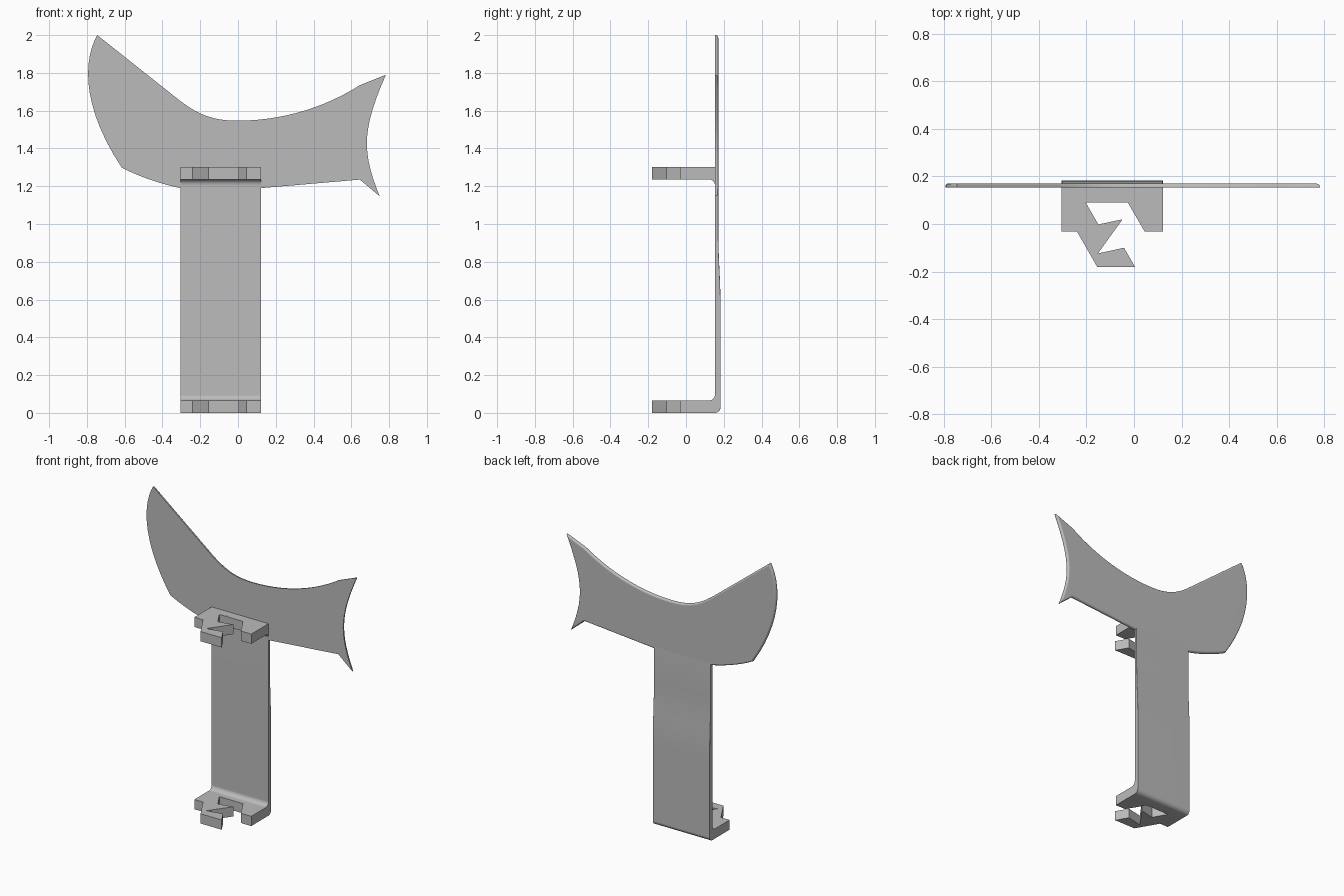
import bpy, bmesh, math
from mathutils import Vector
from mathutils.geometry import interpolate_bezier

cube = bpy.data.objects.get("Cube")
if cube:
    bpy.data.objects.remove(cube, do_unlink=True)

grey = bpy.data.materials.new("plain_grey")
grey.use_nodes = True
colour = (0.5, 0.5, 0.5, 1)
grey.diffuse_color = colour
grey.node_tree.nodes["Principled BSDF"].inputs["Base Color"].default_value = colour

X0, X1 = -0.305, 0.122           # sides of stem and brackets
FRONT, BACK, STEM_BACK = 0.153, 0.171, 0.183
THICK = 0.066                    # bracket height


def bez(a, b, c, d, n=14):
    """Points of a planar cubic curve, without its last point."""
    pts = interpolate_bezier(*[Vector((*p, 0)) for p in (a, b, c, d)], n)
    return [(p.x, p.y) for p in pts[:-1]]


def prism(name, outline, place, offset, round_edge=None, radius=0.012):
    """Extrude a flat outline; round the edges chosen by round_edge."""
    bm = bmesh.new()
    face = bm.faces.new([bm.verts.new(place(*p)) for p in outline])
    ext = bmesh.ops.extrude_face_region(bm, geom=[face], use_keep_orig=True)
    moved = [g for g in ext["geom"] if isinstance(g, bmesh.types.BMVert)]
    bmesh.ops.translate(bm, verts=moved, vec=offset)
    bmesh.ops.recalc_face_normals(bm, faces=bm.faces)
    if round_edge:
        edges = [e for e in bm.edges if round_edge(*e.verts)]
        bmesh.ops.bevel(bm, geom=edges, offset=radius, segments=4,
                        profile=0.5, affect='EDGES', clamp_overlap=True)
    mesh = bpy.data.meshes.new(name)
    bm.to_mesh(mesh)
    bm.free()
    mesh.materials.append(grey)
    obj = bpy.data.objects.new(name, mesh)
    bpy.context.collection.objects.link(obj)
    bpy.ops.object.select_all(action='DESELECT')
    obj.select_set(True)
    bpy.context.view_layer.objects.active = obj
    bpy.ops.object.shade_smooth_by_angle(angle=math.radians(32))
    wn = obj.modifiers.new("flat_normals", 'WEIGHTED_NORMAL')
    wn.keep_sharp = True
    return obj


# Curved blade across the top, rounded along its back rim
blade = [(-0.745, 2.0)]
blade += bez((-0.31, 1.655), (-0.2, 1.57), (-0.12, 1.547), (0, 1.547))
blade += bez((0, 1.547), (0.22, 1.547), (0.45, 1.61), (0.645, 1.735))
blade += [(0.645, 1.735)]
blade += bez((0.783, 1.79), (0.655, 1.5), (0.655, 1.38), (0.75, 1.147))
blade += [(0.75, 1.147), (0.645, 1.235), (X1, 1.19)]
blade += bez((X0, 1.19), (-0.42, 1.215), (-0.52, 1.25), (-0.615, 1.298))
blade += bez((-0.615, 1.298), (-0.83, 1.62), (-0.82, 1.87), (-0.745, 2.0))
prism("blade", blade, lambda x, z: (x, FRONT, z), (0, BACK - FRONT, 0),
      lambda a, b: min(a.co.y, b.co.y) > BACK - 0.001)

# Stem with its bent foot, as a side profile swept across the width
R = 0.03
k = 0.45 * R
stem = [(0.1, 0)]
stem += bez((STEM_BACK - R, 0), (STEM_BACK - k, 0), (STEM_BACK, k), (STEM_BACK, R), 7)
stem += [(STEM_BACK, R)]
stem += bez((STEM_BACK, 0.55), (STEM_BACK, 0.72), (BACK, 0.8), (BACK, 0.97), 10)
stem += [(BACK, 0.97), (BACK, 1.21), (0.16, 1.24), (FRONT, 1.19)]
stem += bez((FRONT, THICK + R), (FRONT, THICK + k), (FRONT - k, THICK), (FRONT - R, THICK), 7)
stem += [(FRONT - R, THICK), (0.1, THICK)]
prism("stem", stem, lambda y, z: (X0, y, z), (X1 - X0, 0, 0),
      lambda a, b: abs(a.co.x - b.co.x) < 0.001
      and min(a.co.y, b.co.y) > BACK - 0.001, 0.008)

# Root of the upper bracket, with a fillet underneath
top = 1.302
low = top - THICK
root = [(0.1, top), (0.1, low)]
root += bez((FRONT - R, low), (FRONT - k, low), (FRONT, low - k), (FRONT, low - R), 7)
root += [(FRONT, low - R), (0.16, low - R), (0.16, top)]
prism("upper_bracket_root", root, lambda y, z: (X0, y, z), (X1 - X0, 0, 0))

# Hooked brackets with a zigzag slot
hook = [(X0, 0.1), (X0, -0.032), (-0.24, -0.032), (-0.155, -0.18),
        (0.004, -0.18), (-0.042, -0.1), (-0.152, -0.124), (-0.048, 0.02),
        (-0.15, -0.002), (-0.203, 0.09), (-0.026, 0.09), (0.045, -0.032),
        (X1, -0.032), (X1, 0.1)]
for name, base in (("lower_bracket", 0), ("upper_bracket", low)):
    prism(name, hook, lambda x, y: (x, y, base), (0, 0, THICK))
